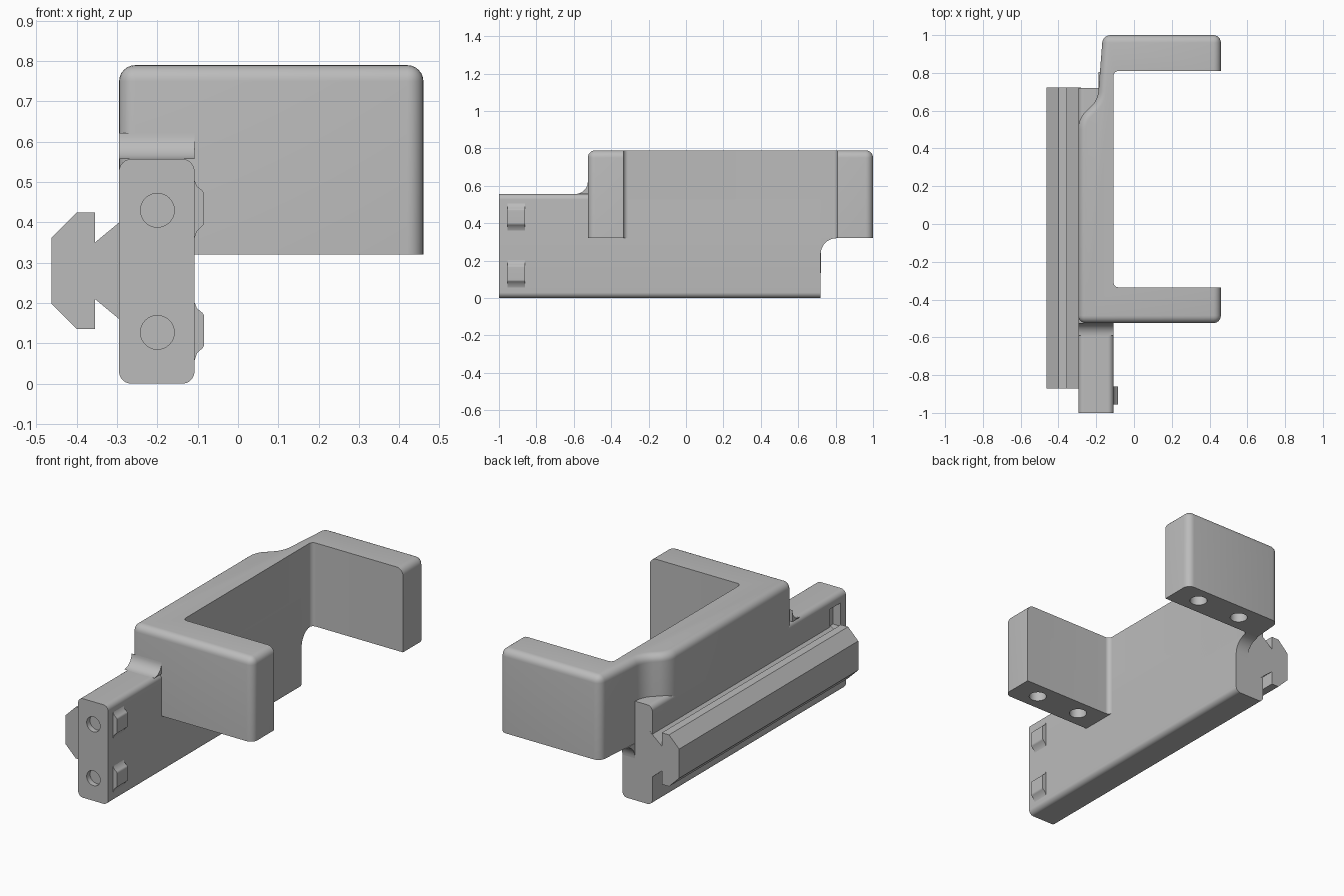
import bpy, bmesh, math
from mathutils import Vector

cube = bpy.data.objects.get("Cube")
if cube:
    bpy.data.objects.remove(cube, do_unlink=True)

grey = bpy.data.materials.new("light_grey")
grey.use_nodes = True
COLOUR = (0.5, 0.5, 0.5, 1)
grey.diffuse_color = COLOUR
grey.node_tree.nodes["Principled BSDF"].inputs["Base Color"].default_value = COLOUR


def rounded(points, steps=8):
    """Turn (u, v, radius) corners into an outline with arcs."""
    out = []
    for i, (u, v, r) in enumerate(points):
        c = Vector((u, v))
        if r == 0:
            out.append(c)
            continue
        a = (Vector(points[i - 1][:2]) - c).normalized()
        b = (Vector(points[(i + 1) % len(points)][:2]) - c).normalized()
        half = a.angle(b) / 2
        centre = c + (a + b).normalized() * (r / math.sin(half))
        start = c + a * (r / math.tan(half)) - centre
        end = c + b * (r / math.tan(half)) - centre
        for k in range(steps + 1):
            t = k / steps
            out.append(centre + (start.lerp(end, t)).normalized() * r)
    return out


def prism(name, points, axis, lo, hi):
    """Extrude a flat outline along one axis."""
    place = {"x": lambda p, d: (d, p[0], p[1]),
             "y": lambda p, d: (p[0], d, p[1]),
             "z": lambda p, d: (p[0], p[1], d)}[axis]
    bm = bmesh.new()
    rings = [[bm.verts.new(place(p, d)) for p in points] for d in (lo, hi)]
    n = len(points)
    for ring in rings:
        bm.faces.new(ring)
    for i in range(n):
        j = (i + 1) % n
        bm.faces.new((rings[0][i], rings[0][j], rings[1][j], rings[1][i]))
    bmesh.ops.recalc_face_normals(bm, faces=bm.faces)
    mesh = bpy.data.meshes.new(name)
    bm.to_mesh(mesh)
    bm.free()
    mesh.materials.append(grey)
    obj = bpy.data.objects.new(name, mesh)
    bpy.context.collection.objects.link(obj)
    return obj


def circle(u, v, r, n=32):
    return [(u + r * math.cos(math.tau * k / n), v + r * math.sin(math.tau * k / n))
            for k in range(n)]


def box_outline(u0, u1, v0, v1, r=0):
    return rounded([(u0, v0, r), (u1, v0, r), (u1, v1, r), (u0, v1, r)])


def activate(obj):
    bpy.ops.object.select_all(action="DESELECT")
    obj.select_set(True)
    bpy.context.view_layer.objects.active = obj


def cut(obj, cutter):
    cutter.hide_render = True
    mod = obj.modifiers.new("cut", "BOOLEAN")
    mod.operation = "DIFFERENCE"
    mod.solver = "EXACT"
    mod.object = cutter
    activate(obj)
    bpy.ops.object.modifier_apply(modifier=mod.name)
    bpy.data.objects.remove(cutter, do_unlink=True)


LEFT, RIGHT = -0.295, -0.108      # plate sides
LOW, TOP = 0.32, 0.79             # arm heights
SHELF, END = 0.557, 0.72          # plate top and back end
LEVELS = (0.43, 0.127)            # screw and clip heights

# Long upright plate with front screw holes and clip pockets
plate = prism("plate", box_outline(LEFT, RIGHT, 0, SHELF, 0.03), "y", -1, END)
for z in LEVELS:
    cut(plate, prism("screw_hole", circle(-0.2, z, 0.042), "y", -1.1, -0.97))
    cut(plate, prism("clip_pocket", box_outline(-0.95, -0.86, z - 0.06, z + 0.07),
                     "x", LEFT - 0.1, -0.25))

# U-shaped clamp: front arm, wall with a stepped-in end, back arm
clamp = prism("clamp", rounded([
    (0.46, -0.525, 0), (0.46, -0.335, 0), (RIGHT, -0.335, 0.025), (RIGHT, 0.81, 0.025),
    (0.46, 0.81, 0), (0.46, 1, 0), (-0.165, 1, 0), (-0.192, 0.655, 0.13),
    (LEFT, 0.56, 0.13), (LEFT, -0.525, 0)]), "z", LOW, TOP)


def inner(v):
    return v.co.x > RIGHT - 0.01 and -0.34 < v.co.y < 0.82


def soft_edge(e):
    a, b = e.verts
    if inner(a) and inner(b):
        return False
    if min(a.co.z, b.co.z) > TOP - 0.01:
        return True
    upright = abs(a.co.z - b.co.z) > 0.1
    return upright and (a.co.y > 0.99 or a.co.y < -0.52)


bm = bmesh.new()
bm.from_mesh(clamp.data)
bmesh.ops.bevel(bm, geom=[e for e in bm.edges if soft_edge(e)], offset=0.04,
                offset_type="OFFSET", segments=6, profile=0.5, affect="EDGES",
                clamp_overlap=False)
bm.to_mesh(clamp.data)
bm.free()

# Holes under both arms
for y in (-0.43, 0.905):
    for x in (0.31, 0.03):
        cut(clamp, prism("arm_hole", circle(x, y, 0.046), "z", LOW - 0.1, LOW + 0.2))


def fillet(name, y, z, sy, sz, r, x0, x1):
    """Concave quarter-round filler in the corner at (y, z)."""
    arc = [(y + sy * r * (1 - math.sin(t)), z + sz * r * (1 - math.cos(t)))
           for t in (math.pi / 2 * k / 10 for k in range(11))]
    return prism(name, [(y, z)] + arc, "x", x0, x1)


# Concave blends between plate and clamp
parts = [plate, clamp,
         fillet("front_fillet", -0.525, SHELF, -1, 1, 0.065, LEFT, RIGHT),
         fillet("back_fillet", END, LOW, 1, -1, 0.085, -0.187, RIGHT)]

# Mounting rail, mirrored about its mid height
upper = [(-0.28, 0.132), (-0.355, 0.07), (-0.355, 0.145), (-0.4, 0.145), (-0.463, 0.082)]
profile = [(x, 0.28 + h) for x, h in upper] + [(x, 0.28 - h) for x, h in reversed(upper)]
parts.append(prism("rail", profile, "y", -0.87, END + 0.002))

# Rounded clip bumps on the inner side
for i, z in enumerate(LEVELS):
    bump = rounded([(-0.13, z - 0.07, 0), (RIGHT, z - 0.07, 0), (-0.102, z - 0.052, 0),
                    (-0.084, z - 0.035, 0.015), (-0.084, z + 0.045, 0.015),
                    (-0.102, z + 0.06, 0), (RIGHT, z + 0.075, 0), (-0.13, z + 0.075, 0)])
    parts.append(prism(("upper_clip", "lower_clip")[i], bump, "y", -0.955, -0.86))

for obj in parts:
    activate(obj)
    bpy.ops.object.shade_smooth_by_angle(angle=math.radians(30))
